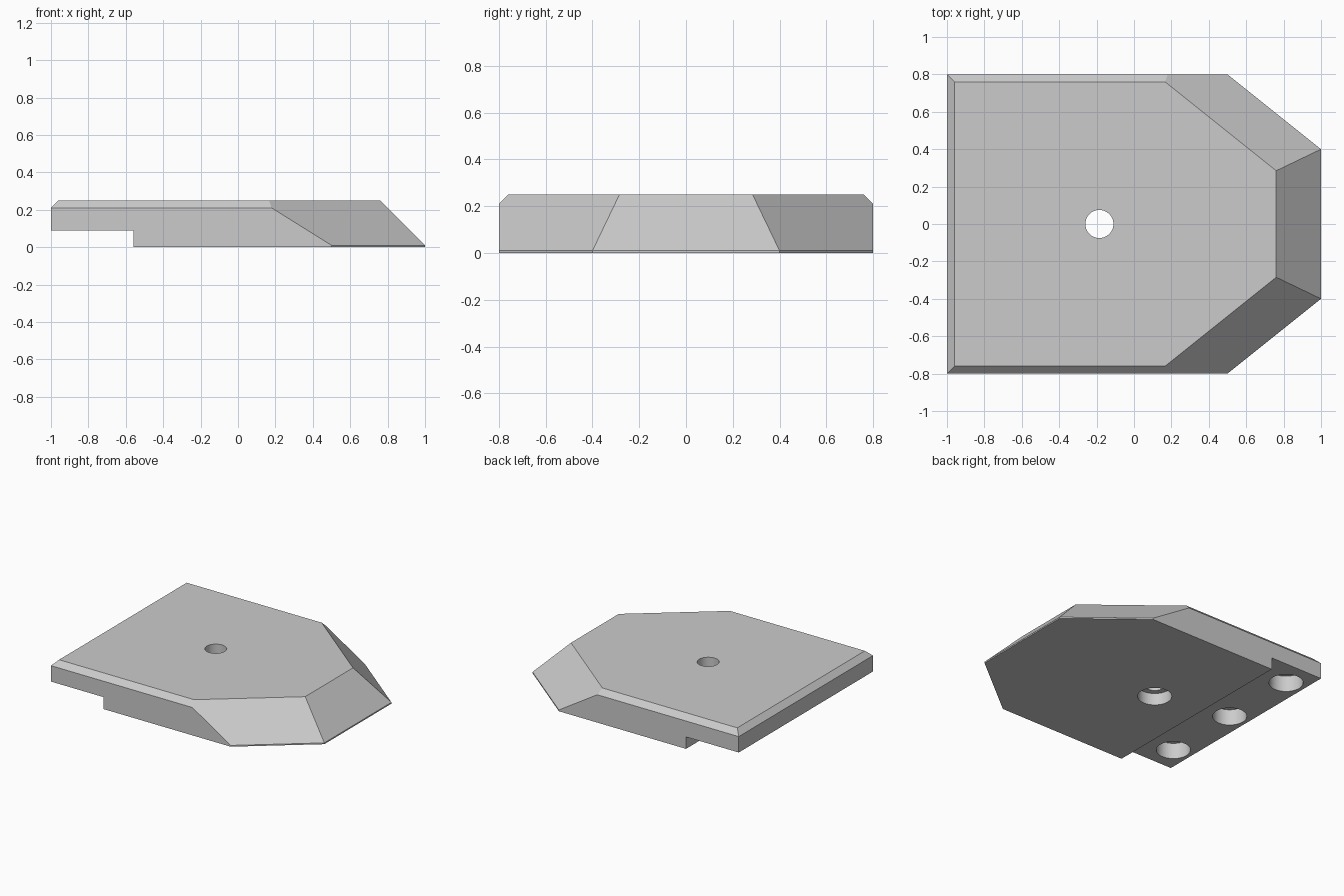
import bpy, bmesh
from math import radians
from mathutils import Vector

cube = bpy.data.objects.get("Cube")
if cube:
    bpy.data.objects.remove(cube, do_unlink=True)

grey = bpy.data.materials.new("plain grey")
grey.use_nodes = True
colour = (0.6, 0.6, 0.6, 1)
grey.diffuse_color = colour
grey.node_tree.nodes["Principled BSDF"].inputs["Base Color"].default_value = colour

HEIGHT, LIP, BEVEL_Z = 0.25, 0.01, 0.21


def slice_off(bm, point, normal):
    """Remove everything on the normal side of a plane and cap the cut."""
    geom = bm.verts[:] + bm.edges[:] + bm.faces[:]
    cut = bmesh.ops.bisect_plane(bm, geom=geom, dist=1e-5, plane_co=point,
                                 plane_no=normal, clear_outer=True)
    edges = [e for e in cut["geom_cut"] if isinstance(e, bmesh.types.BMEdge)]
    bmesh.ops.contextual_create(bm, geom=edges)


# Plate: side profile with the rear step, extruded across the width
bm = bmesh.new()
profile = [(-1, 0.09), (-0.56, 0.09), (-0.56, 0), (1, 0), (1, HEIGHT), (-1, HEIGHT)]
face = bm.faces.new([bm.verts.new((x, -0.8, z)) for x, z in profile])
ext = bmesh.ops.extrude_face_region(bm, geom=[face])
bmesh.ops.translate(bm, vec=(0, 1.6, 0),
                    verts=[v for v in ext["geom"] if isinstance(v, bmesh.types.BMVert)])
bmesh.ops.recalc_face_normals(bm, faces=bm.faces[:])

# Clipped corners, sloping nose and small edge bevels, all at 45 degrees
slice_off(bm, (1, 0, LIP), (1, 0, 1))
slice_off(bm, (-1, 0, BEVEL_Z), (-1, 0, 1))
for side in (-1, 1):
    outward = Vector((0.4, 0.5 * side, 0)).normalized()
    slice_off(bm, (1, 0.4 * side, 0), outward)
    slice_off(bm, (1, 0.4 * side, LIP), outward + Vector((0, 0, 1)))
    slice_off(bm, (0, 0.8 * side, BEVEL_Z), (0, side, 1))
bmesh.ops.recalc_face_normals(bm, faces=bm.faces[:])
mesh = bpy.data.meshes.new("plate")
bm.to_mesh(mesh)
bm.free()
mesh.materials.append(grey)
plate = bpy.data.objects.new("plate", mesh)
bpy.context.collection.objects.link(plate)


def drill(name, x, y, radius, bottom, top):
    """Cut a round hole into the plate."""
    bpy.ops.mesh.primitive_cylinder_add(vertices=64, radius=radius, depth=top - bottom,
                                        location=(x, y, (bottom + top) / 2))
    cutter = bpy.context.object
    cutter.name = name
    cutter.data.materials.append(grey)
    bpy.context.view_layer.objects.active = plate
    mod = plate.modifiers.new(name, "BOOLEAN")
    mod.operation, mod.solver, mod.object = "DIFFERENCE", "EXACT", cutter
    bpy.ops.object.modifier_apply(modifier=mod.name)
    bpy.data.objects.remove(cutter, do_unlink=True)


# Central screw hole with a wider recess underneath
drill("screw_hole", -0.185, 0, 0.075, -0.1, 0.4)
drill("screw_recess", -0.185, 0, 0.117, -0.1, 0.09)

# Three blind sockets under the rear step
for y in (-0.6, 0, 0.6):
    drill("socket", -0.855, y, 0.117, 0.03, 0.21)

bpy.ops.object.select_all(action="DESELECT")
plate.select_set(True)
bpy.context.view_layer.objects.active = plate
bpy.ops.object.shade_smooth_by_angle(angle=radians(25))
